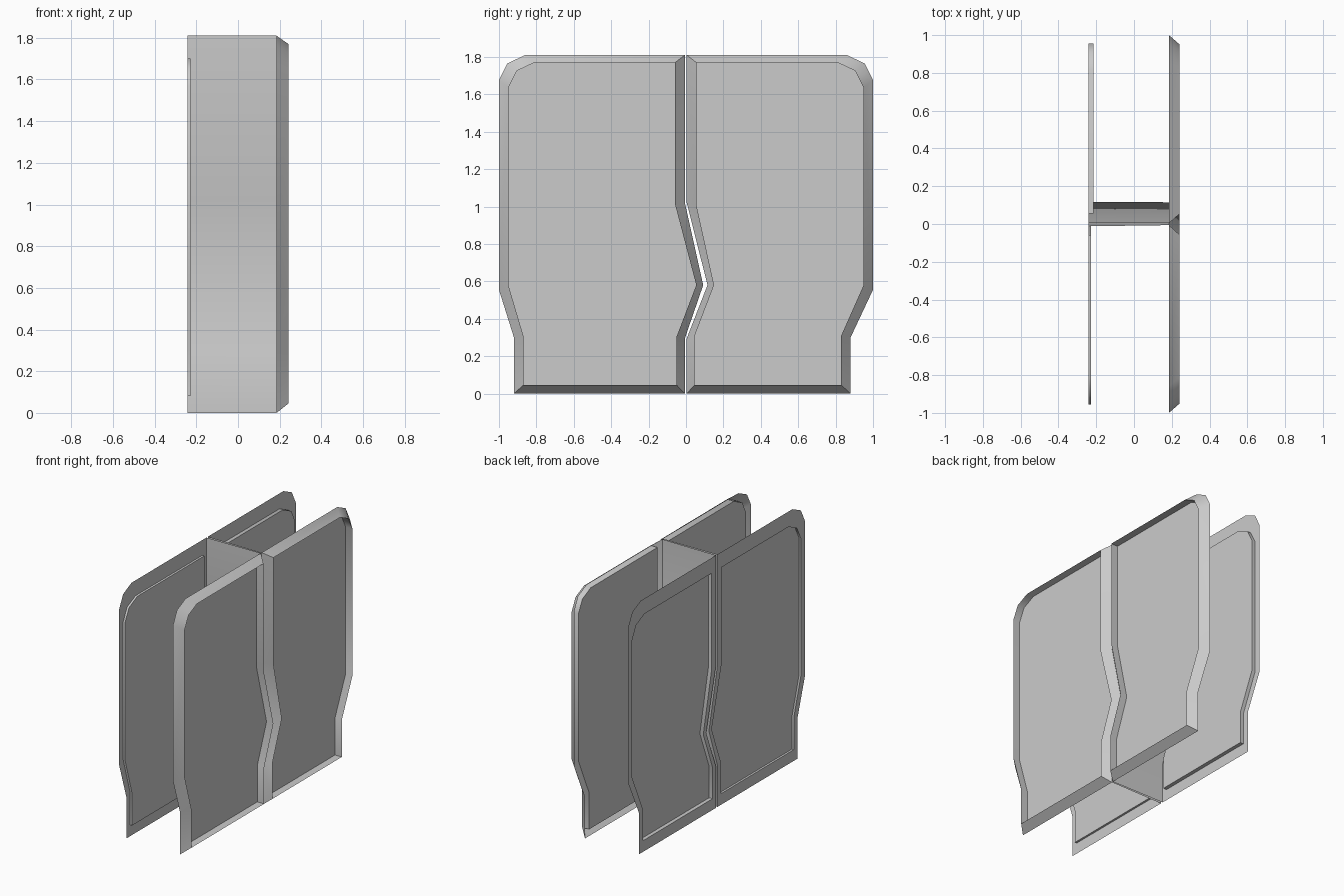
import bpy, bmesh, math

if "Cube" in bpy.data.objects:
    bpy.data.objects.remove(bpy.data.objects["Cube"])

FRONT_RIM, FRONT_LIP, FRONT_FACE, BACK_RIM = 0.185, 0.242, 0.188, -0.242


def outline(side, foot, seam, m, top, bottom):
    """Door profile in (y, z). side: -1 / 1, seam: top, bulge, low y values, m: margin."""
    s = side
    k = 1 - m
    f = foot - m
    return [(seam[2], bottom), (s * f, bottom), (s * f, 0.3 + m * 0.2),
            (s * k, 0.555 + m * 0.5), (s * k, top - 0.135), (s * (k - 0.045), top - 0.045),
            (s * (k - 0.14), top), (seam[0], top), (seam[0], 1.02 - m * 0.2),
            (seam[1], 0.58), (seam[2], 0.295 + m * 0.2)]


def make(name, loops, cap=True):
    """Sheet through successive (x, profile) loops; cap closes the loops and fills the last."""
    bm = bmesh.new()
    rings = [[bm.verts.new((x, y, z)) for y, z in pts] for x, pts in loops]
    for A, B in zip(rings, rings[1:]):
        n = len(A)
        for i in range(n if cap else n - 1):
            j = (i + 1) % n
            bm.faces.new((A[i], A[j], B[j], B[i]))
    if cap:
        bm.faces.new(rings[-1])
    bmesh.ops.recalc_face_normals(bm, faces=bm.faces)
    me = bpy.data.meshes.new(name)
    bm.to_mesh(me)
    bm.free()
    # Soft bends, crisp lips and corners
    for p in me.polygons:
        p.use_smooth = True
    me.set_sharp_from_angle(angle=math.radians(65))
    bpy.context.collection.objects.link(bpy.data.objects.new(name, me))


# label, side, foot width, outer seam, inset seam, back seam shift, back field depth
halves = [
    ("left", -1, 0.92, (-0.006, 0.092, -0.006), (-0.058, 0.055, -0.05), -0.006, 0.015),
    ("right", 1, 0.88, (0.004, 0.115, 0.004), (0.055, 0.15, 0.045), 0.002, 0.027),
]
for label, side, foot, seam, inset, shift, depth in halves:
    outer = outline(side, foot, seam, 0.0, 1.81, 0.0)
    face = outline(side, foot, inset, 0.05, 1.77, 0.045)
    sunk = outline(side, foot, inset, 0.045, 1.70, 0.08)
    back = [(y + shift if i in (0, 7, 8, 9, 10) else y, z)
            for i, (y, z) in enumerate(outer)]

    # Front panel: bevelled border up to a lip, field set back inside it
    make(label + "_front_panel",
         [(FRONT_RIM, outer), (FRONT_LIP, face), (FRONT_FACE, face)])
    # Back panel: flat frame and sunken field
    make(label + "_back_panel",
         [(BACK_RIM, back), (BACK_RIM, sunk), (BACK_RIM + depth, sunk)])
    # Kinked inner wall joining front and back
    make(label + "_inner_wall",
         [(FRONT_RIM, outer[7:] + outer[:1]), (BACK_RIM, back[7:] + back[:1])], cap=False)
